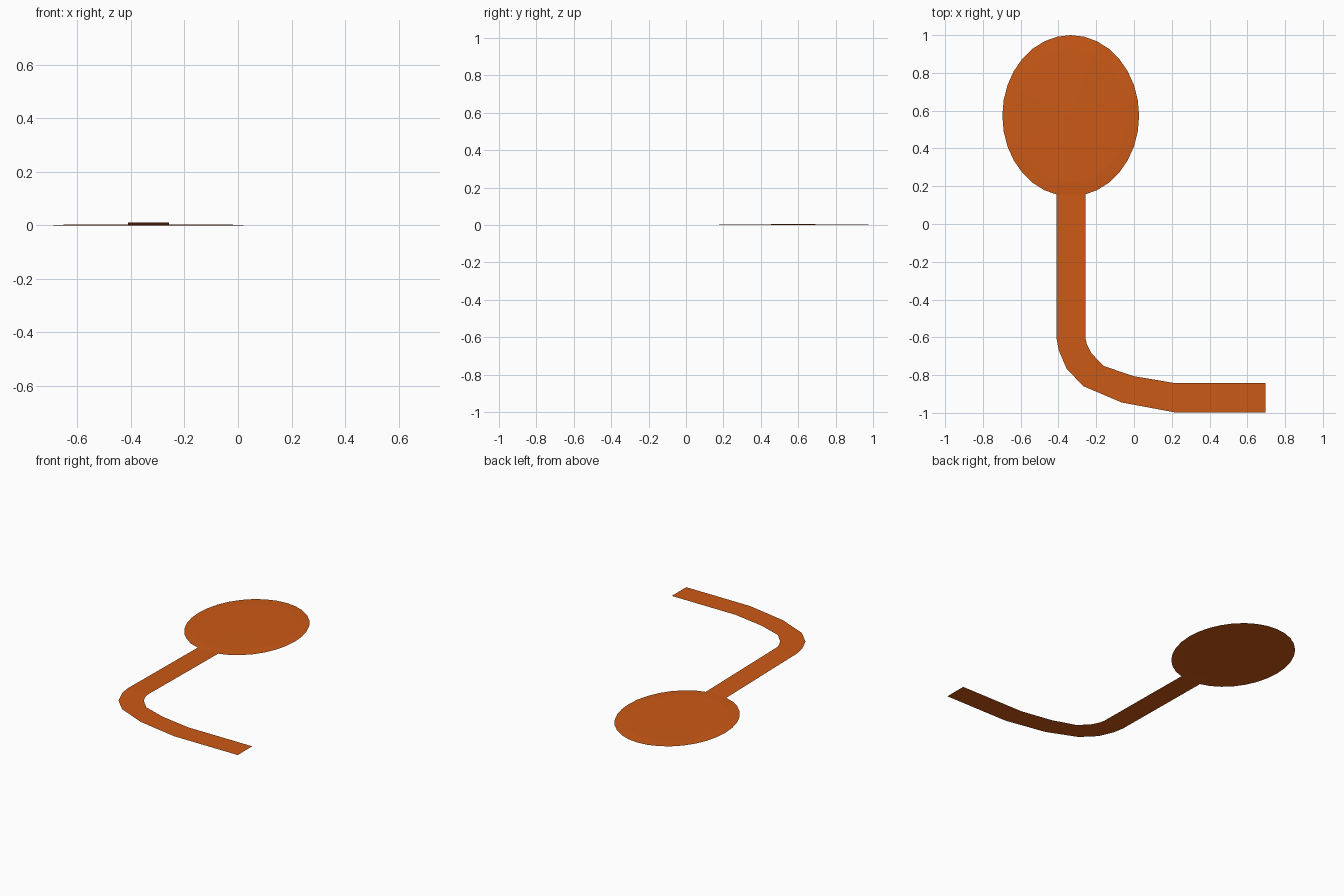
import bpy
import math

if "Cube" in bpy.data.objects:
    bpy.data.objects.remove(bpy.data.objects["Cube"])

mat = bpy.data.materials.new("orange")
mat.diffuse_color = (0.6, 0.1, 0.008, 1)
mat.use_nodes = True
mat.node_tree.nodes["Principled BSDF"].inputs["Base Color"].default_value = mat.diffuse_color


def sheet(name, verts, faces):
    me = bpy.data.meshes.new(name)
    me.from_pydata(verts, [], faces)
    me.update()
    me.materials.append(mat)
    ob = bpy.data.objects.new(name, me)
    bpy.context.collection.objects.link(ob)
    return ob


# Oval head: very shallow dome made of a rim, an inner ring and a centre point
N = 32
CX, CY, RX, RY = -0.335, 0.573, 0.362, 0.427
verts = []
for scale, z in ((1.0, 0.0), (0.83, 0.003)):
    for i in range(N):
        a = 2 * math.pi * i / N
        y = max(CY + RY * math.sin(a) * scale, 0.155)
        verts.append((CX + RX * math.cos(a) * scale, y, z))
verts.append((CX, CY, 0.004))
faces = []
for i in range(N):
    j = (i + 1) % N
    faces.append((i, j, N + j, N + i))
    faces.append((N + i, N + j, 2 * N))
sheet("oval_head", verts, faces)

# Bent stem: flat ribbon, outer and inner edge points, rising slightly to the bend
outer = [(-0.411, 0.16), (-0.411, -0.6), (-0.398, -0.67), (-0.355, -0.77),
         (-0.265, -0.86), (-0.065, -0.945), (0.22, -0.998), (0.697, -0.998)]
inner = [(-0.258, 0.16), (-0.258, -0.6), (-0.25, -0.635), (-0.225, -0.685),
         (-0.16, -0.752), (0.0, -0.806), (0.22, -0.843), (0.697, -0.843)]
verts = []
for k, (o, n) in enumerate(zip(outer, inner)):
    z = 0.0 if k == 0 else 0.011
    verts += [(*o, z), (*n, z)]
faces = [(2 * k, 2 * k + 2, 2 * k + 3, 2 * k + 1) for k in range(len(outer) - 1)]
sheet("bent_stem", verts, faces)
